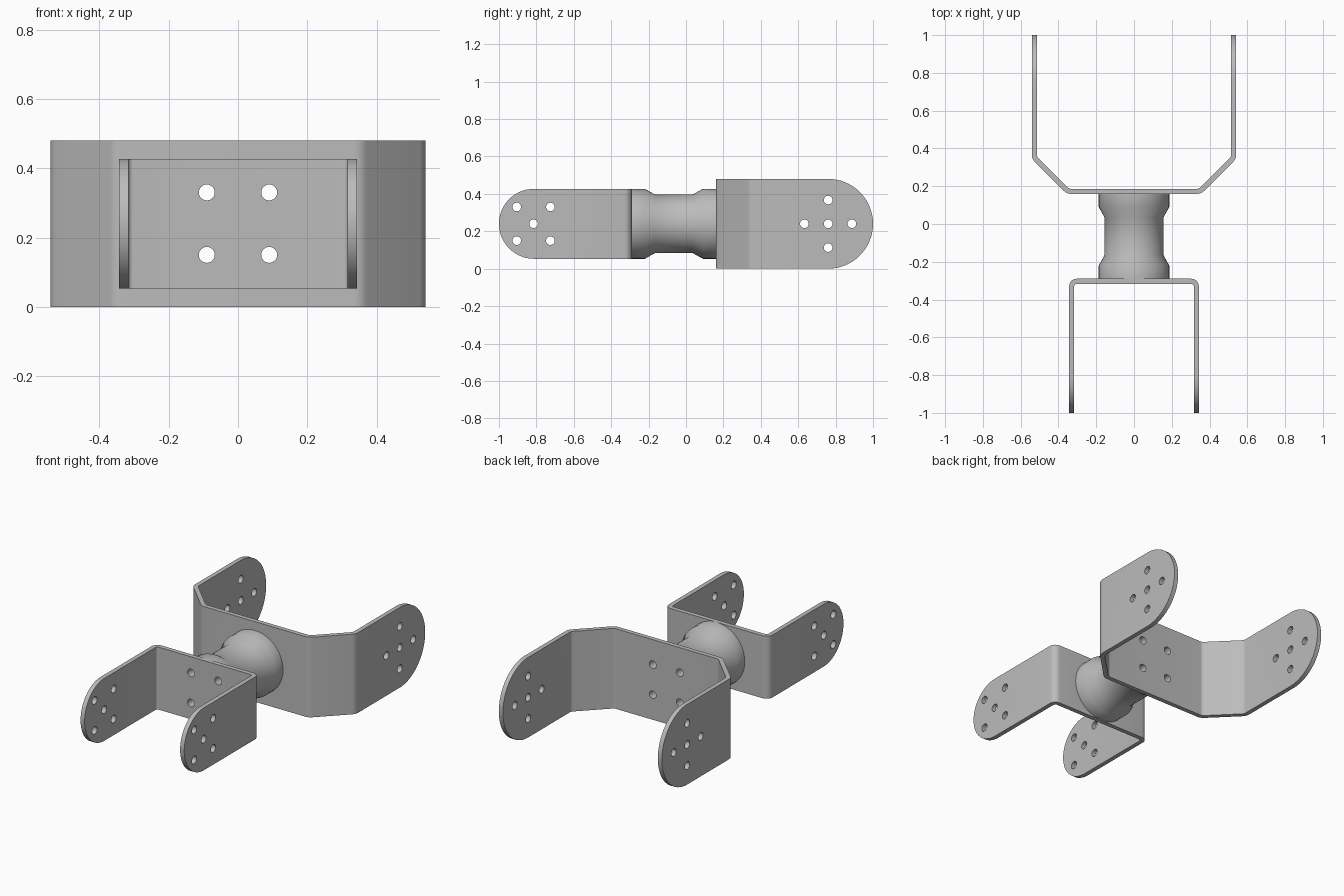
import bpy, bmesh
from math import cos, sin, pi, radians
from mathutils import Vector, Matrix

cube = bpy.data.objects.get("Cube")
if cube:
    bpy.data.objects.remove(cube, do_unlink=True)

MID = 0.24        # height of the shared axis
THICK = 0.027     # sheet thickness
HOLE = 0.023      # bolt hole radius

metal = bpy.data.materials.new("grey metal")
metal.use_nodes = True
metal.diffuse_color = (0.5, 0.5, 0.5, 1)
metal.node_tree.nodes["Principled BSDF"].inputs["Base Color"].default_value = (0.5, 0.5, 0.5, 1)


def make_object(name, bm):
    bmesh.ops.recalc_face_normals(bm, faces=bm.faces)
    mesh = bpy.data.meshes.new(name)
    bm.to_mesh(mesh)
    bm.free()
    mesh.materials.append(metal)
    obj = bpy.data.objects.new(name, mesh)
    bpy.context.collection.objects.link(obj)
    return obj


def prism(name, points, direction):
    bm = bmesh.new()
    face = bm.faces.new([bm.verts.new(p) for p in points])
    extruded = bmesh.ops.extrude_face_region(bm, geom=[face])["geom"]
    moved = [v for v in extruded if isinstance(v, bmesh.types.BMVert)]
    bmesh.ops.translate(bm, verts=moved, vec=direction)
    return make_object(name, bm)


def sheet_outline(corners, radius, steps=6):
    """Offset a rounded centre line to both sides."""
    pts = [Vector(c) for c in corners]
    line = [(pts[0], (pts[1] - pts[0]).normalized())]
    for a, b, c in zip(pts, pts[1:], pts[2:]):
        u, v = (b - a).normalized(), (c - b).normalized()
        turn = u.angle_signed(v)        # clockwise positive
        cut = radius * abs(sin(turn / 2) / cos(turn / 2))
        side = Vector((u.y, -u.x)) * (1 if turn > 0 else -1)
        start = b - u * cut
        centre = start + side * radius
        for i in range(steps + 1):
            rot = Matrix.Rotation(-turn * i / steps, 2)
            line.append((centre + rot @ (start - centre), rot @ u))
    line.append((pts[-1], (pts[-1] - pts[-2]).normalized()))
    offset = [(p, Vector((-d.y, d.x)) * THICK / 2) for p, d in line]
    return [p + n for p, n in offset] + [p - n for p, n in reversed(offset)]


def add_holes(bm, axis, centres, length):
    for c in centres:
        mat = Matrix.Translation(c) @ Matrix.Rotation(pi / 2, 4, axis)
        bmesh.ops.create_cone(bm, cap_ends=True, segments=24, radius1=HOLE,
                              radius2=HOLE, depth=length, matrix=mat)


def apply_cut(obj, cutter, operation):
    mod = obj.modifiers.new("cut", "BOOLEAN")
    mod.operation, mod.object, mod.solver = operation, cutter, "EXACT"
    bpy.context.view_layer.update()
    result = bpy.data.meshes.new_from_object(
        obj.evaluated_get(bpy.context.evaluated_depsgraph_get()))
    obj.modifiers.clear()
    obj.data = result


def smooth(obj):
    bpy.ops.object.select_all(action="DESELECT")
    obj.select_set(True)
    bpy.context.view_layer.objects.active = obj
    bpy.ops.object.shade_smooth_by_angle(angle=radians(30))


def bracket(name, corners, bend, half, end, sign):
    """Bent strip with rounded arm ends; sign gives the way the arms point."""
    base = MID - half
    obj = prism(name, [(p.x, p.y, base) for p in sheet_outline(corners, bend)],
                (0, 0, 2 * half))
    centre = end - sign * half
    arc = [(-1, centre + sign * half * cos(t), MID + half * sin(t))
           for t in (-pi / 2 + pi * i / 32 for i in range(33))]
    # The trimming shape is taller only behind the arms, so the strip keeps its edges
    back = [(-1, -sign * 0.1, MID + half), (-1, -sign * 0.1, MID - half)]
    trim = prism("trim_helper", arc + back, (2, 0, 0))
    apply_cut(obj, trim, "INTERSECT")
    bpy.data.objects.remove(trim, do_unlink=True)
    return obj


# Narrow front bracket with square bends
front = bracket("front_bracket",
                [(-0.33, -1.05), (-0.33, -0.303), (0.33, -0.303), (0.33, -1.05)],
                0.027, 0.187, -1, -1)

# Wide back bracket with slanted shoulders
back = bracket("back_bracket",
               [(-0.527, 1.05), (-0.527, 0.35), (-0.35, 0.173),
                (0.35, 0.173), (0.527, 0.35), (0.527, 1.05)],
               0.04, 0.24, 1, 1)

# Turned spool between the brackets
profile = [(0, -0.29), (0.187, -0.29), (0.187, -0.22), (0.156, -0.165),
           (0.156, 0.035), (0.187, 0.09), (0.187, 0.16), (0, 0.16)]
bm = bmesh.new()
verts = [bm.verts.new((r, y, 0)) for r, y in profile]
edges = [bm.edges.new(pair) for pair in zip(verts, verts[1:])]
bmesh.ops.spin(bm, geom=verts + edges, cent=(0, 0, 0), axis=(0, 1, 0),
               angle=2 * pi, steps=48)
bmesh.ops.remove_doubles(bm, verts=bm.verts, dist=0.0005)
bmesh.ops.translate(bm, verts=bm.verts, vec=(0, 0, MID))
spool = make_object("spool", bm)

# Bolt holes: diagonal five in front, upright five at the back, four along the axis
square = [(a, b) for a in (-0.09, 0.09) for b in (-0.09, 0.09)]
cross = [(0, 0), (0.127, 0), (-0.127, 0), (0, 0.127), (0, -0.127)]
bm = bmesh.new()
add_holes(bm, "Y", [(0, -0.815 + a, MID + b) for a, b in square + [(0, 0)]], 2)
add_holes(bm, "Y", [(0, 0.76 + a, MID + b) for a, b in cross], 2)
add_holes(bm, "X", [(a, -0.06, MID + b) for a, b in square], 0.8)
drill = make_object("drill_helper", bm)
drill.hide_render = True

for part in (front, back, spool):
    apply_cut(part, drill, "DIFFERENCE")
    smooth(part)
bpy.data.objects.remove(drill, do_unlink=True)
